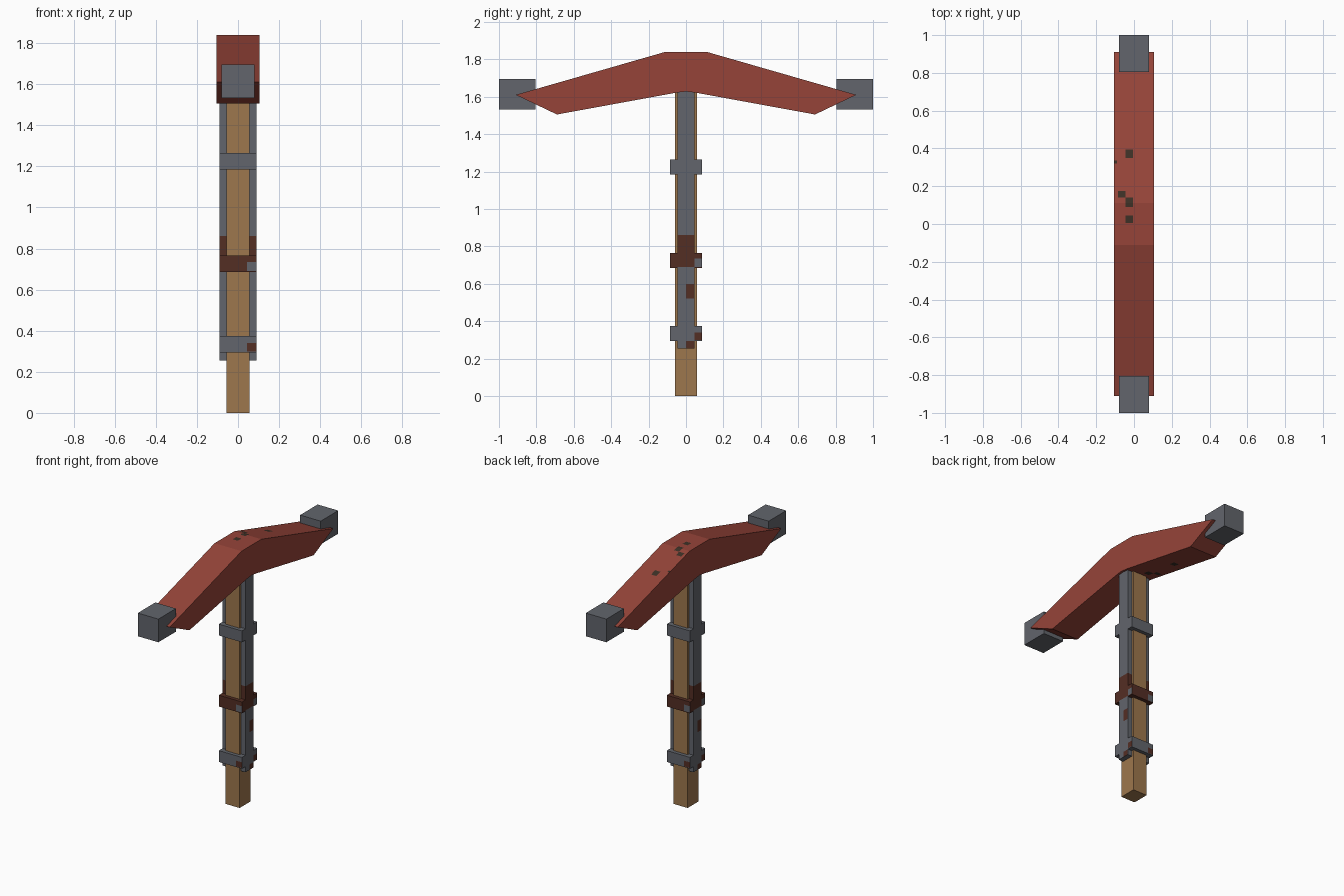
import bpy, bmesh
from mathutils import Matrix, Vector

if "Cube" in bpy.data.objects:
    bpy.data.objects.remove(bpy.data.objects["Cube"])


def material(name, rgb):
    lin = [(c / 255 / 12.92) if c <= 10 else ((c / 255 + 0.055) / 1.055) ** 2.4 for c in rgb]
    m = bpy.data.materials.new(name)
    m.diffuse_color = (*lin, 1)
    m.use_nodes = True
    m.node_tree.nodes["Principled BSDF"].inputs["Base Color"].default_value = m.diffuse_color
    return m


RED = material("red_paint", (150, 68, 57))
CHIP = material("chipped_paint", (60, 48, 38))
WOOD = material("wood", (158, 119, 77))
STEEL = material("steel", (98, 101, 108))
RUST = material("rust", (84, 46, 36))


def prism(name, profile, x0, x1, mats, cuts=(), rule=None, turn=False):
    """Extrude a (y, z) profile along x, slice it at cuts, colour faces by rule."""
    bm = bmesh.new()
    face = bm.faces.new([bm.verts.new((x0, y, z)) for y, z in profile])
    ext = bmesh.ops.extrude_face_region(bm, geom=[face])
    verts = [g for g in ext["geom"] if isinstance(g, bmesh.types.BMVert)]
    bmesh.ops.translate(bm, verts=verts, vec=(x1 - x0, 0, 0))
    for axis, values in cuts:
        normal = Vector([float(i == axis) for i in range(3)])
        for v in values:
            geom = bm.verts[:] + bm.edges[:] + bm.faces[:]
            bmesh.ops.bisect_plane(bm, geom=geom, dist=1e-6, plane_co=normal * v, plane_no=normal)
    bmesh.ops.recalc_face_normals(bm, faces=bm.faces)
    bm.normal_update()
    if rule:
        for f in bm.faces:
            f.material_index = int(rule(f.calc_center_median(), f.normal))
    if turn:
        bm.transform(Matrix.Rotation(3.14159265, 4, 'Z'))
    me = bpy.data.meshes.new(name)
    bm.to_mesh(me)
    bm.free()
    for m in mats:
        me.materials.append(m)
    ob = bpy.data.objects.new(name, me)
    bpy.context.collection.objects.link(ob)
    return ob


def rect(y0, y1, z0, z1):
    return [(y0, z0), (y1, z0), (y1, z1), (y0, z1)]


# Wooden handle
prism("handle", rect(-0.06, 0.06, 0, 1.66), -0.055, 0.055, [WOOD])

# Red pick head with small chips in the paint, as (x0, x1, y0, y1)
chips = [(-0.045, -0.005, 0.35, 0.395), (-0.085, -0.045, 0.14, 0.175),
         (-0.045, -0.005, 0.09, 0.14), (-0.045, -0.005, 0.005, 0.045),
         (-0.105, -0.09, 0.32, 0.335)]


def chipped(c, n):
    return abs(n.z) > 0.5 and any(a < c.x < b and d < c.y < e for a, b, d, e in chips)


head = [(-0.91, 1.61), (-0.69, 1.505), (-0.05, 1.622), (0, 1.628), (0.05, 1.622),
        (0.69, 1.505), (0.91, 1.61), (0.11, 1.84), (-0.11, 1.84)]
prism("head", head, -0.105, 0.105, [RED, CHIP],
      [(1, sorted({v for c in chips for v in c[2:]})), (0, (-0.09, -0.085, -0.045, -0.005))], chipped)


# Rust rules for the steel straps and bands
def strap_rust(c, n):
    patch = n.x > 0.5 and 0 < c.y < 0.042 and (0.52 < c.z < 0.6 or c.z < 0.293)
    return 0.69 < c.z < 0.86 or patch


def corner_patch(c, n, z0, z1):
    on_front = n.y < -0.5 and c.x > 0.045
    return z0 < c.z < z1 and (on_front or n.x < -0.5)


for side, turn in (("front", False), ("back", True)):
    # Striking block at each end of the head
    prism(side + "_block", rect(-1.0, -0.805, 1.532, 1.695), -0.08, 0.08, [STEEL], turn=turn)

    # Long strap on each side of the handle
    prism(("right" if side == "front" else "left") + "_strap", rect(-0.045, 0.045, 0.255, 1.64),
          0.05, 0.09, [STEEL, RUST],
          [(1, (0, 0.042)), (2, (0.293, 0.52, 0.6, 0.69, 0.86))], strap_rust, turn)

    # Three clamp bands: lower, rusted middle, upper
    plate = lambda z: rect(-0.085, -0.045, z, z + 0.08)
    prism(side + "_lower_band", plate(0.295), -0.09, 0.09, [STEEL, RUST],
          [(0, (0.045,)), (2, (0.3, 0.34))],
          lambda c, n: corner_patch(c, n, 0.3, 0.34), turn)
    prism(side + "_middle_band", plate(0.685), -0.09, 0.09, [RUST, STEEL],
          [(0, (0.045,)), (2, (0.69, 0.735))],
          lambda c, n: corner_patch(c, n, 0.69, 0.735), turn)
    prism(side + "_upper_band", plate(1.185), -0.09, 0.09, [STEEL], turn=turn)
